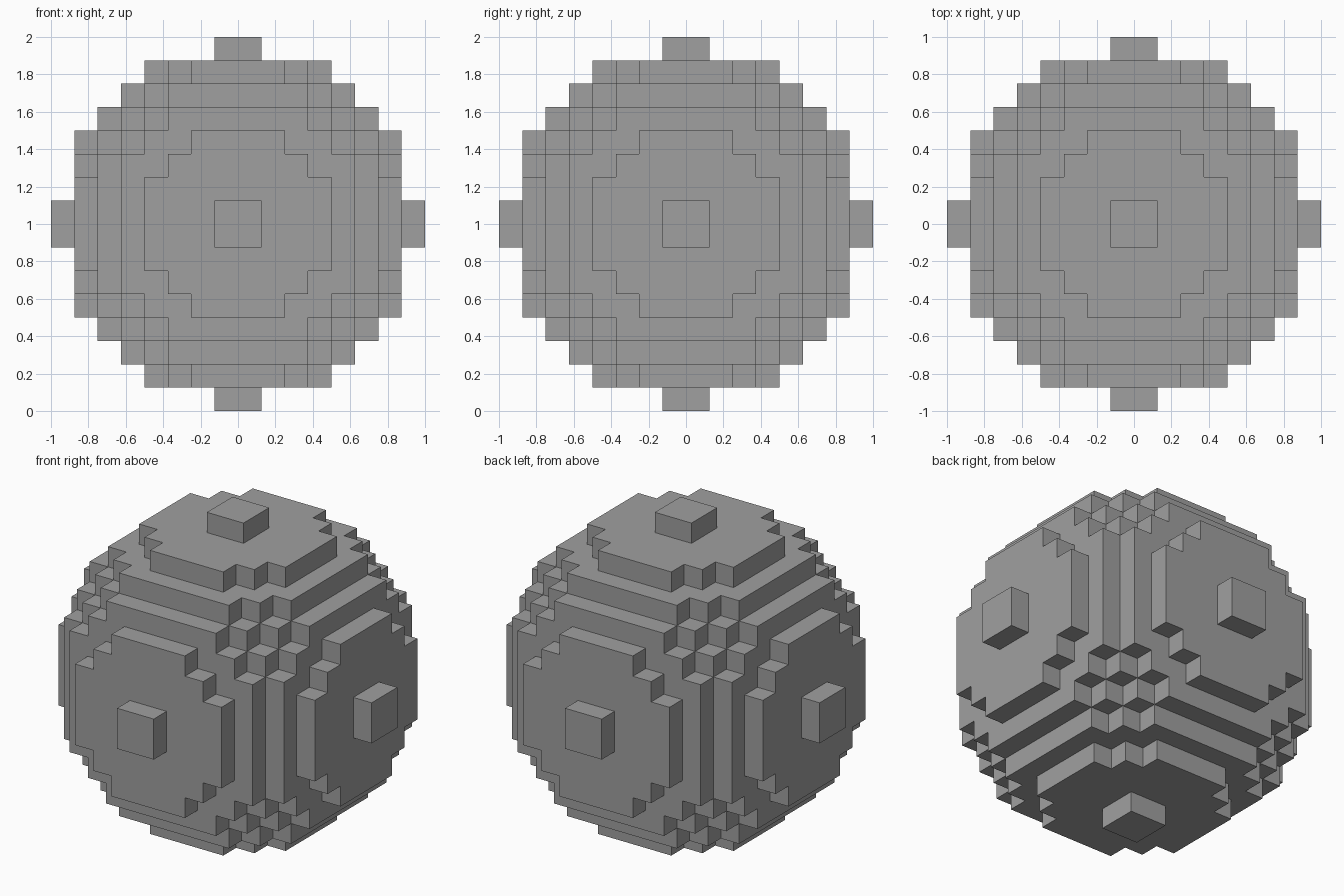
import bpy, bmesh
from mathutils import Vector

if "Cube" in bpy.data.objects:
    bpy.data.objects.remove(bpy.data.objects["Cube"])

CELL = 0.125      # voxel edge length
HALF = 8          # cells from centre to the outermost face
LIMIT = 57.5      # squared radius (in cells) for voxel centres


def filled(c):
    return sum((v + 0.5) ** 2 for v in c) < LIMIT


# Voxel ball: only the exposed cell faces are made
bm = bmesh.new()
cells = range(-HALF, HALF)
for cell in ((x, y, z) for x in cells for y in cells for z in cells):
    if not filled(cell):
        continue
    for axis in range(3):
        for side in (0, 1):
            neighbour = list(cell)
            neighbour[axis] += 2 * side - 1
            if filled(neighbour):
                continue
            u, v = (axis + 1) % 3, (axis + 2) % 3
            corners = []
            for du, dv in ((0, 0), (1, 0), (1, 1), (0, 1)):
                p = Vector(cell)
                p[axis] += side
                p[u] += du
                p[v] += dv
                corners.append(bm.verts.new(p * CELL + Vector((0, 0, 1))))
            bm.faces.new(corners if side else corners[::-1])

# Weld the cell faces into one stepped shell
bmesh.ops.remove_doubles(bm, verts=bm.verts[:], dist=0.001)

mesh = bpy.data.meshes.new("voxel_ball")
bm.to_mesh(mesh)
bm.free()
ball = bpy.data.objects.new("voxel_ball", mesh)
bpy.context.collection.objects.link(ball)

# Dark grey surface
grey = bpy.data.materials.new("dark_grey")
grey.diffuse_color = (0.35, 0.35, 0.35, 1)
grey.use_nodes = True
grey.node_tree.nodes["Principled BSDF"].inputs["Base Color"].default_value = grey.diffuse_color
mesh.materials.append(grey)
